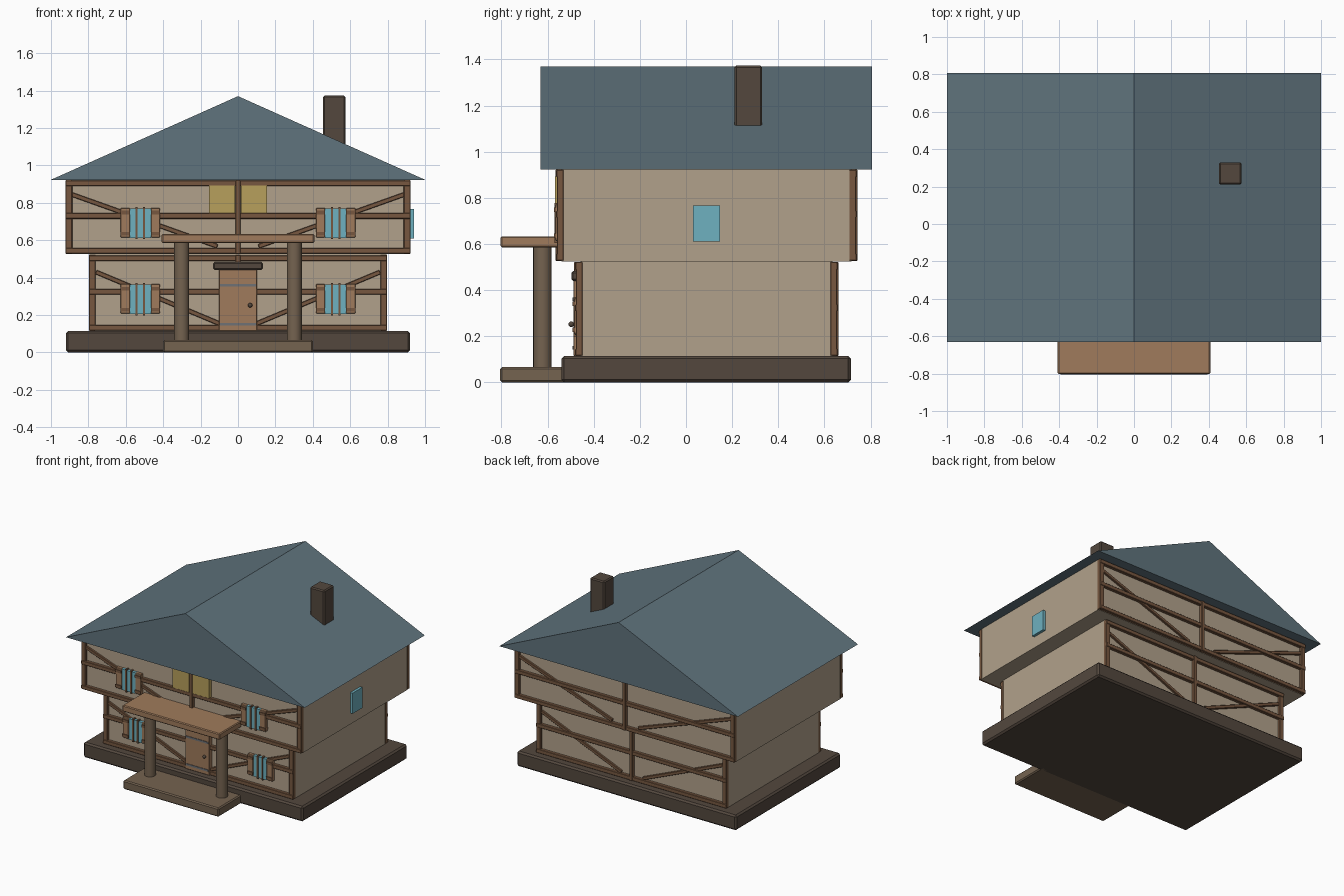
import bpy, math

if "Cube" in bpy.data.objects:
    bpy.data.objects.remove(bpy.data.objects["Cube"])

YC = 0.0885  # middle of the house in depth


def mat(name, r, g, b):
    m = bpy.data.materials.new(name)
    m.diffuse_color = (*[(c / 255) ** 2.2 for c in (r, g, b)], 1)
    m.use_nodes = True
    m.node_tree.nodes["Principled BSDF"].inputs["Base Color"].default_value = m.diffuse_color
    return m


PLASTER = mat("plaster", 176, 160, 138)
ROOF = mat("slate", 96, 115, 124)
TIMBER = mat("timber", 118, 88, 66)
STONE = mat("dark_stone", 84, 73, 64)
STEP = mat("worn_wood", 116, 99, 81)
WOOD = mat("light_wood", 158, 122, 92)
GLASS = mat("glass", 110, 175, 190)
LIT = mat("lit_glass", 182, 158, 92)
IRON = mat("iron", 110, 112, 116)


def box(name, x, y, z, m, bevel=0, angle=0):
    """Box from (min, max) ranges, turned by angle about the depth axis."""
    bpy.ops.mesh.primitive_cube_add(size=1, location=[sum(r) / 2 for r in (x, y, z)])
    o = bpy.context.object
    o.name = name
    o.scale = [abs(r[1] - r[0]) for r in (x, y, z)]
    bpy.ops.object.transform_apply(location=False, rotation=False, scale=True)
    o.rotation_euler[1] = angle
    o.data.materials.append(m)
    if bevel:
        b = o.modifiers.new("bevel", "BEVEL")
        b.width, b.segments = bevel, 1
    return o


def mirrored(x, s):
    return tuple(sorted((x[0] * s, x[1] * s)))


def beam(name, a, b, w, y):
    """Straight timber in the wall plane between two (x, z) points."""
    dx, dz = b[0] - a[0], b[1] - a[1]
    cx, cz, h = (a[0] + b[0]) / 2, (a[1] + b[1]) / 2, math.hypot(dx, dz) / 2
    return box(name, (cx - h, cx + h), y, (cz - w / 2, cz + w / 2), TIMBER, 0.003, -math.atan2(dz, dx))


# foundation and storeys
box("foundation", (-0.92, 0.92), (-0.54, 0.715), (0, 0.115), STONE, 0.012)
box("lower_walls", (-0.795, 0.795), (YC - 0.546, YC + 0.546), (0.1, 0.525), PLASTER)
box("upper_walls", (-0.92, 0.92), (YC - 0.628, YC + 0.628), (0.525, 0.93), PLASTER)


def framing(label, hx, d, z0, z1, diag):
    """Timber frame on the front and back of one storey."""
    for s, side in ((-1, "front"), (1, "back")):
        n = f"{label}_{side}"

        def layer(t):
            return tuple(sorted((YC + s * (d - 0.01), YC + s * (d + t))))
        zm = (z0 + z1) / 2 + 0.005
        for z in (z0 + 0.016, zm, z1 - 0.018):
            beam(n + "_rail", (-hx, z), (hx, z), 0.03, layer(0.023))
        for e in (-1, 1):
            beam(n + "_corner_post", (e * (hx - 0.018), z0), (e * (hx - 0.018), z1), 0.036, layer(0.02))
            beam(n + "_brace", (e * diag[0], diag[1]), (e * diag[2], diag[3]), 0.024, layer(0.015))
        beam(n + "_middle_post", (0, z0), (0, z1), 0.026, layer(0.027))


framing("lower", 0.797, 0.546, 0.115, 0.522, (0.76, 0.43, 0.09, 0.15))
framing("upper", 0.922, 0.628, 0.527, 0.922, (0.89, 0.845, 0.11, 0.567))

# gable roof as a closed prism
me = bpy.data.meshes.new("roof")
pts = [(x, y, z) for y in (-0.63, 0.807) for x, z in ((-1, 0.923), (1, 0.923), (0, 1.37))]
me.from_pydata(pts, [], [(0, 1, 2), (5, 4, 3), (0, 3, 4, 1), (1, 4, 5, 2), (2, 5, 3, 0)])
me.materials.append(ROOF)
bpy.context.collection.objects.link(bpy.data.objects.new("roof", me))
box("chimney", (0.455, 0.575), (0.21, 0.33), (1.0, 1.373), STONE, 0.008)

# porch
box("porch_step", (-0.4, 0.4), (-0.805, -0.5), (0, 0.067), STEP, 0.008)
box("porch_roof", (-0.408, 0.408), (-0.803, -0.54), (0.585, 0.633), WOOD, 0.006)
for s in (-1, 1):
    bpy.ops.mesh.primitive_cylinder_add(vertices=24, radius=0.04, depth=0.53, location=(s * 0.301, -0.622, 0.325))
    o = bpy.context.object
    o.name = "porch_pillar"
    o.data.materials.append(STEP)
    bpy.ops.object.shade_smooth_by_angle()

# door
box("door", (-0.102, 0.102), (-0.488, -0.45), (0.115, 0.45), WOOD, 0.003)
box("door_lintel", (-0.133, 0.133), (-0.497, -0.45), (0.44, 0.482), STONE, 0.008)
for z in (0.15, 0.36):
    box("door_hinge", (-0.095, 0.095), (-0.492, -0.48), (z - 0.007, z + 0.007), IRON)
bpy.ops.mesh.primitive_uv_sphere_add(segments=16, ring_count=8, radius=0.012, location=(0.065, -0.497, 0.252))
bpy.context.object.name = "door_knob"
bpy.context.object.data.materials.append(STONE)
bpy.ops.object.shade_smooth_by_angle()

# front windows with bars and shutters
for z, y in ((0.283, -0.458), (0.69, -0.54)):
    for s in (-1, 1):
        box("window_glass", mirrored((0.464, 0.58), s), (y - 0.023, y + 0.01), (z - 0.078, z + 0.08), GLASS)
        for c in (0.502, 0.542):
            box("window_bar", mirrored((c - 0.006, c + 0.006), s), (y - 0.029, y), (z - 0.085, z + 0.088), TIMBER)
        for a, b in ((0.418, 0.466), (0.578, 0.628)):
            x = mirrored((a, b), s)
            box("shutter", x, (y - 0.027, y), (z - 0.075, z + 0.082), WOOD, 0.003)
            for dz in (-0.055, 0.058):
                box("shutter_batten", x, (y - 0.033, y), (z + dz - 0.01, z + dz + 0.01), TIMBER)

# lit attic windows and the single side window
for s in (-1, 1):
    box("lit_window", mirrored((0.015, 0.154), s), (-0.567, -0.53), (0.745, 0.892), LIT)
box("side_window", (0.9, 0.94), (0.03, 0.147), (0.61, 0.766), GLASS)
